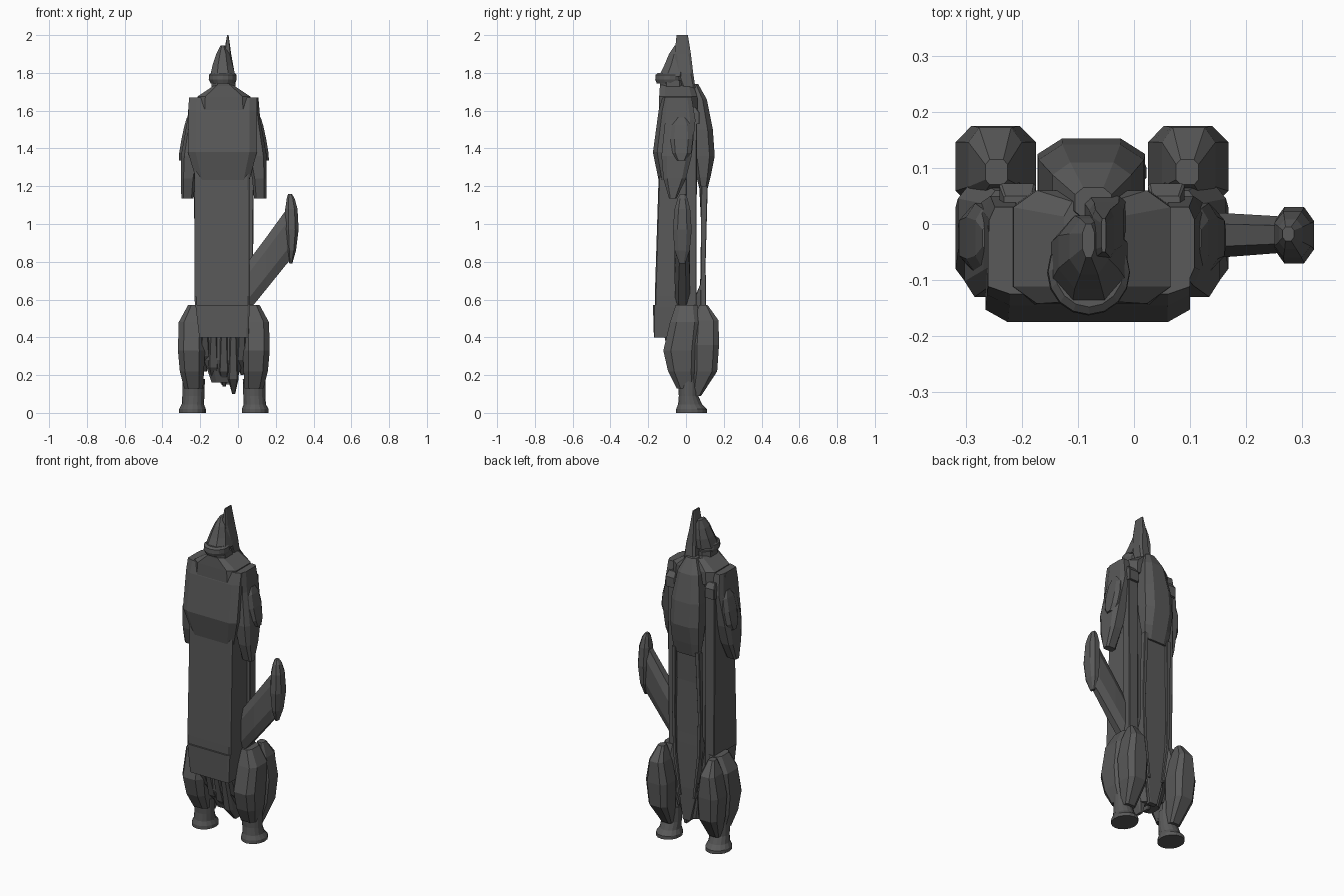
import bpy, bmesh, math
from mathutils import Matrix

MID = -0.075  # symmetry plane of the figure

grey = bpy.data.materials.new("dark grey")
grey.diffuse_color = (0.1, 0.1, 0.1, 1)


def ring(x0, x1, y0, y1, c):
    """Rectangle with chamfered corners (c = chamfer share), or a 16-sided oval if c is 1."""
    cx, cy, hx, hy = (x0 + x1) / 2, (y0 + y1) / 2, (x1 - x0) / 2, (y1 - y0) / 2
    k = 1 - c
    pts = [(1, -k), (1, k), (k, 1), (-k, 1), (-1, k), (-1, -k), (-k, -1), (k, -1)]
    if c == 1:
        pts = [(math.cos(i * math.pi / 8), math.sin(i * math.pi / 8)) for i in range(16)]
    return [(cx + hx * a, cy + hy * b) for a, b in pts]


def loft(name, sections, c=0.4, matrix=None, mirror=False):
    """Skin stacked sections (z, x0, x1, y0, y1) with flat faces."""
    bm = bmesh.new()
    for side in ((1, -1) if mirror else (1,)):
        rows = []
        for z, x0, x1, y0, y1 in sections:
            pts = ring(x0, x1, y0, y1, c)
            rows.append([bm.verts.new((x if side > 0 else 2 * MID - x, y, z)) for x, y in pts])
        for a, b in zip(rows, rows[1:]):
            for i in range(len(a)):
                j = (i + 1) % len(a)
                bm.faces.new((a[i], a[j], b[j], b[i]))
        bm.faces.new(rows[0][::-1])
        bm.faces.new(rows[-1])
    if matrix:
        bm.transform(matrix)
    bmesh.ops.recalc_face_normals(bm, faces=bm.faces)
    mesh = bpy.data.meshes.new(name)
    bm.to_mesh(mesh)
    bm.free()
    mesh.materials.append(grey)
    ob = bpy.data.objects.new(name, mesh)
    bpy.context.collection.objects.link(ob)
    return ob


# long box-like trunk with a lower flap
loft("trunk", [(0.56, -0.228, 0.062, -0.165, 0.045), (0.62, -0.23, 0.063, -0.165, 0.045),
               (1.25, -0.23, 0.06, -0.145, 0.045), (1.55, -0.23, 0.06, -0.12, 0.04)], 0.06)
loft("front_flap", [(0.40, -0.205, 0.055, -0.17, -0.10), (0.57, -0.225, 0.062, -0.175, 0.03)], 0.08)

# faceted chest plate and raised collar
loft("chest", [(1.19, -0.14, 0.01, -0.125, 0.0), (1.23, -0.22, 0.06, -0.145, 0.02),
               (1.38, -0.265, 0.10, -0.175, 0.03), (1.60, -0.262, 0.10, -0.145, 0.03),
               (1.67, -0.26, 0.10, -0.125, 0.0)], 0.22)
loft("collar", [(1.60, -0.22, 0.07, -0.144, 0.06), (1.675, -0.215, 0.065, -0.142, 0.06),
                (1.735, -0.125, -0.025, -0.138, 0.04)], 0.3)

# arms flaring downward, with round outer pads
loft("arm", [(1.135, -0.30, -0.235, -0.09, -0.05), (1.24, -0.302, -0.225, -0.12, 0.0),
             (1.36, -0.302, -0.20, -0.13, 0.03), (1.55, -0.268, -0.20, -0.11, 0.05),
             (1.67, -0.258, -0.20, -0.10, 0.03)], 0.35, mirror=True)
pad = [(1.45 + 0.115 * s, -0.287 - 0.012 * w + 0.022 * s, -0.22, -0.025 - 0.062 * w, -0.025 + 0.062 * w)
       for s, w in ((-1, 0.4), (-0.65, 0.85), (0, 1), (0.65, 0.85), (1, 0.4))]
loft("arm_pad", pad, 0.4, mirror=True)

# square columns on the back with box tops
loft("back_column", [(0.48, -0.228, -0.165, 0.0, 0.055), (1.54, -0.235, -0.17, 0.0, 0.058)], 0.12, mirror=True)
loft("column_top", [(1.53, -0.24, -0.175, 0.0, 0.072), (1.59, -0.24, -0.175, 0.0, 0.072),
                    (1.62, -0.232, -0.18, 0.0, 0.05)], 0.12, mirror=True)

# hump on the back with a long thin tail plate and raised rims
loft("back_hump", [(1.17, -0.155, 0.005, 0.075, 0.11), (1.25, -0.165, 0.015, 0.055, 0.13),
                   (1.36, -0.172, 0.02, 0.03, 0.152), (1.50, -0.17, 0.018, 0.02, 0.142),
                   (1.66, -0.145, -0.005, 0.01, 0.11), (1.74, -0.105, -0.04, 0.01, 0.065)], 0.45)
loft("tail_plate", [(0.15, -0.09, -0.04, 0.06, 0.09), (0.35, -0.14, -0.01, 0.05, 0.095),
                    (0.62, -0.165, 0.015, 0.05, 0.092), (0.68, -0.168, 0.018, 0.075, 0.09),
                    (1.0, -0.17, 0.02, 0.08, 0.09), (1.2, -0.16, 0.01, 0.07, 0.10)], 0.15)
loft("tail_rim", [(0.30, -0.13, -0.115, 0.07, 0.102), (0.55, -0.165, -0.145, 0.075, 0.106),
                  (0.8, -0.172, -0.152, 0.08, 0.104), (1.2, -0.168, -0.14, 0.08, 0.115)], 0.2, mirror=True)

# neck, brim, pointed hat and fin
loft("neck", [(1.60, -0.145, -0.01, -0.13, 0.0), (1.76, -0.14, -0.015, -0.14, 0.0)], 0.5)
loft("brim", [(1.745, -0.145, -0.015, -0.155, -0.01), (1.765, -0.155, -0.007, -0.163, -0.01),
              (1.79, -0.153, -0.008, -0.161, -0.01), (1.80, -0.142, -0.018, -0.148, -0.01)], 1)
loft("hat", [(1.78, -0.148, -0.012, -0.145, 0.01), (1.84, -0.135, -0.028, -0.115, 0.015),
             (1.90, -0.115, -0.045, -0.09, 0.01), (1.945, -0.092, -0.07, -0.06, 0.0)], 0.55)
loft("fin", [(1.72, -0.09, -0.015, -0.02, 0.05), (1.80, -0.08, -0.018, -0.05, 0.038),
             (1.90, -0.075, -0.036, -0.06, 0.026), (2.0, -0.058, -0.05, -0.05, 0.01)], 0.3)

# pelvis with hanging straps
loft("pelvis", [(0.16, -0.14, -0.01, -0.03, 0.07), (0.28, -0.18, 0.03, -0.08, 0.08),
                (0.58, -0.20, 0.05, -0.11, 0.06)])
for i, (x, low) in enumerate(((-0.175, 0.22), (-0.13, 0.16), (-0.075, 0.14), (-0.025, 0.10), (0.02, 0.2))):
    loft(f"strap_{i + 1}", [(low, x - 0.006, x + 0.01, 0.0, 0.04), (low + 0.08, x - 0.028, x + 0.028, -0.07, 0.05),
                            (0.41, x - 0.018, x + 0.018, -0.115, 0.0)], 0.3)

# legs: front thigh, pointed calf block behind, boot
loft("thigh", [(0.13, -0.285, -0.185, -0.05, 0.05), (0.22, -0.308, -0.18, -0.095, 0.06),
               (0.33, -0.318, -0.175, -0.12, 0.07), (0.48, -0.314, -0.18, -0.085, 0.08),
               (0.57, -0.265, -0.18, -0.055, 0.06)], 0.42, mirror=True)
loft("calf_block", [(0.09, -0.27, -0.20, 0.03, 0.08), (0.22, -0.305, -0.18, 0.03, 0.165),
                    (0.36, -0.318, -0.175, 0.03, 0.175), (0.49, -0.295, -0.20, 0.04, 0.172),
                    (0.57, -0.265, -0.225, 0.07, 0.115)], 0.4, mirror=True)
loft("boot", [(0.0, -0.312, -0.17, -0.052, 0.11), (0.02, -0.312, -0.17, -0.052, 0.11),
              (0.045, -0.298, -0.18, -0.042, 0.085), (0.09, -0.295, -0.178, -0.038, 0.065),
              (0.18, -0.295, -0.175, -0.045, 0.07)], 1, mirror=True)

# slanted side post (lofted along x by swapping axes) with a rounded cap
swap = Matrix(((0, 0, 1, 0), (0, 1, 0, 0), (1, 0, 0, 0), (0, 0, 0, 1)))
loft("side_post", [(0.0, 0.47, 0.73, -0.058, 0.022), (0.15, 0.655, 0.93, -0.06, 0.02),
                   (0.255, 0.785, 1.075, -0.052, 0.014), (0.285, 0.82, 1.10, -0.045, 0.008)], 0.5, swap)
loft("post_cap", [(0.79, 0.272, 0.287, -0.035, -0.005), (0.86, 0.26, 0.307, -0.06, 0.02),
                  (0.97, 0.25, 0.321, -0.07, 0.03), (1.08, 0.25, 0.315, -0.06, 0.022),
                  (1.135, 0.258, 0.30, -0.045, 0.008), (1.16, 0.265, 0.285, -0.03, -0.005)], 0.5)
